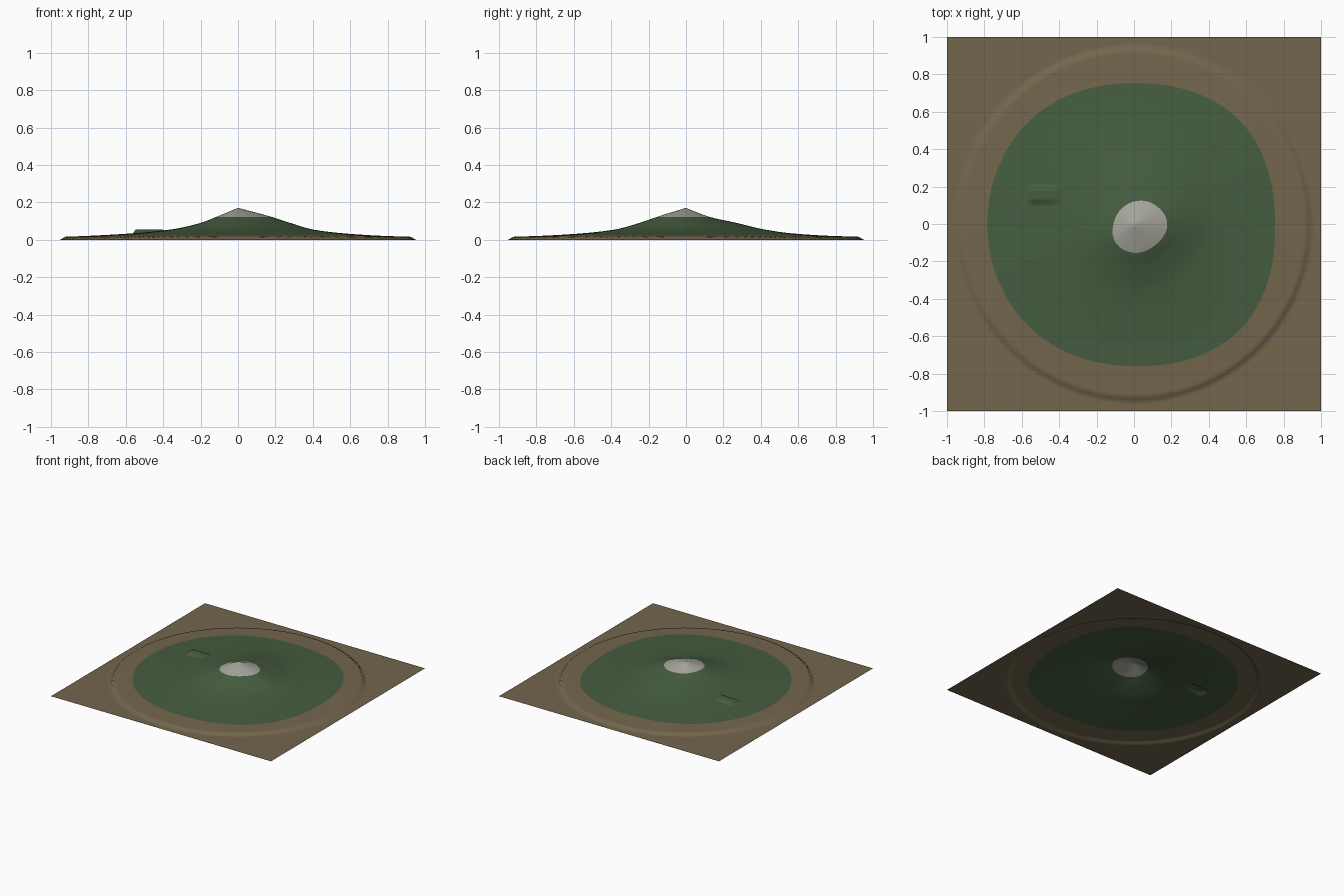
import bpy, bmesh, math

cube = bpy.data.objects.get("Cube")
if cube:
    bpy.data.objects.remove(cube)

# Contour radii by compass direction, counter-clockwise from +x in 45 degree steps
CONTOURS = {
    0.123: (0.178, 0.150, 0.120, 0.105, 0.110, 0.140, 0.154, 0.160),
    0.090: (0.28, 0.27, 0.27, 0.20, 0.20, 0.23, 0.25, 0.24),
    0.055: (0.40, 0.40, 0.42, 0.38, 0.36, 0.37, 0.38, 0.37),
    0.035: (0.56, 0.58, 0.56, 0.58, 0.56, 0.57, 0.55, 0.58),
    0.022: (0.755, 0.79, 0.753, 0.785, 0.783, 0.785, 0.76, 0.80),
}
PEAK, SHORE, SHORE_RADIUS = 0.171, 0.016, 0.93
GRASS_LEVEL, ROCK_LEVEL = 0.022, 0.123
CELLS = 128


def material(name, color):
    m = bpy.data.materials.new(name)
    m.use_nodes = True
    m.diffuse_color = (*color, 1)
    m.node_tree.nodes["Principled BSDF"].inputs["Base Color"].default_value = (*color, 1)
    return m


def ring_radius(ring, angle):
    """Smooth closed curve through the radii of one contour."""
    t = angle / math.tau * len(ring)
    i = math.floor(t)
    f = t - i
    a, b, c, d = (ring[(i + k) % len(ring)] for k in (-1, 0, 1, 2))
    return b + 0.5 * f * (c - a + f * (2 * a - 5 * b + 4 * c - d + f * (3 * (b - c) + d - a)))


def slope_curve(pts, r):
    """Smooth falling curve through (radius, height) points."""
    secant = [(q[1] - p[1]) / (q[0] - p[0]) for p, q in zip(pts, pts[1:])]
    tangent = [secant[0]]
    tangent += [2 * s * t / (s + t) for s, t in zip(secant, secant[1:])]
    tangent.append(secant[-1])
    for i, ((r0, z0), (r1, z1)) in enumerate(zip(pts, pts[1:])):
        if r <= r1:
            w = r1 - r0
            f = (r - r0) / w
            g = 1 - f
            return (z0 * (1 + 2 * f) * g * g + z1 * f * f * (3 - 2 * f)
                    + w * f * g * (tangent[i] * g - tangent[i + 1] * f))
    return SHORE


def height(x, y):
    r, angle = math.hypot(x, y), math.atan2(y, x)
    # Low shore cliff around the island
    if r > SHORE_RADIUS:
        return SHORE * max(0, 1 - (r - SHORE_RADIUS) / 0.015)
    pts = [(0, PEAK)]
    pts += [(ring_radius(ring, angle), z) for z, ring in CONTOURS.items()]
    pts.append((SHORE_RADIUS, SHORE))
    z = slope_curve(pts, r)
    # Level building terrace on the -x slope
    if abs(x + 0.48) < 0.075 and abs(y - 0.155) < 0.04:
        z = 0.055
    return z


# Terrain sheet, cut along the colour boundaries
bm = bmesh.new()
bmesh.ops.create_grid(bm, x_segments=CELLS, y_segments=CELLS, size=1)
for v in bm.verts:
    v.co.z = height(v.co.x, v.co.y)
for level in (GRASS_LEVEL, ROCK_LEVEL):
    bmesh.ops.bisect_plane(bm, geom=bm.verts[:] + bm.edges[:] + bm.faces[:],
                           dist=1e-6, plane_co=(0, 0, level), plane_no=(0, 0, 1))
for f in bm.faces:
    z = f.calc_center_median().z
    f.material_index = (z > GRASS_LEVEL) + (z > ROCK_LEVEL)
    f.smooth = True

mesh = bpy.data.meshes.new("island_terrain")
bm.to_mesh(mesh)
bm.free()
for name, color in (("sandy_earth", (0.171, 0.133, 0.074)),
                    ("grass_green", (0.061, 0.109, 0.051)),
                    ("summit_rock", (0.376, 0.376, 0.328))):
    mesh.materials.append(material(name, color))
terrain = bpy.data.objects.new("island_terrain", mesh)
bpy.context.collection.objects.link(terrain)
